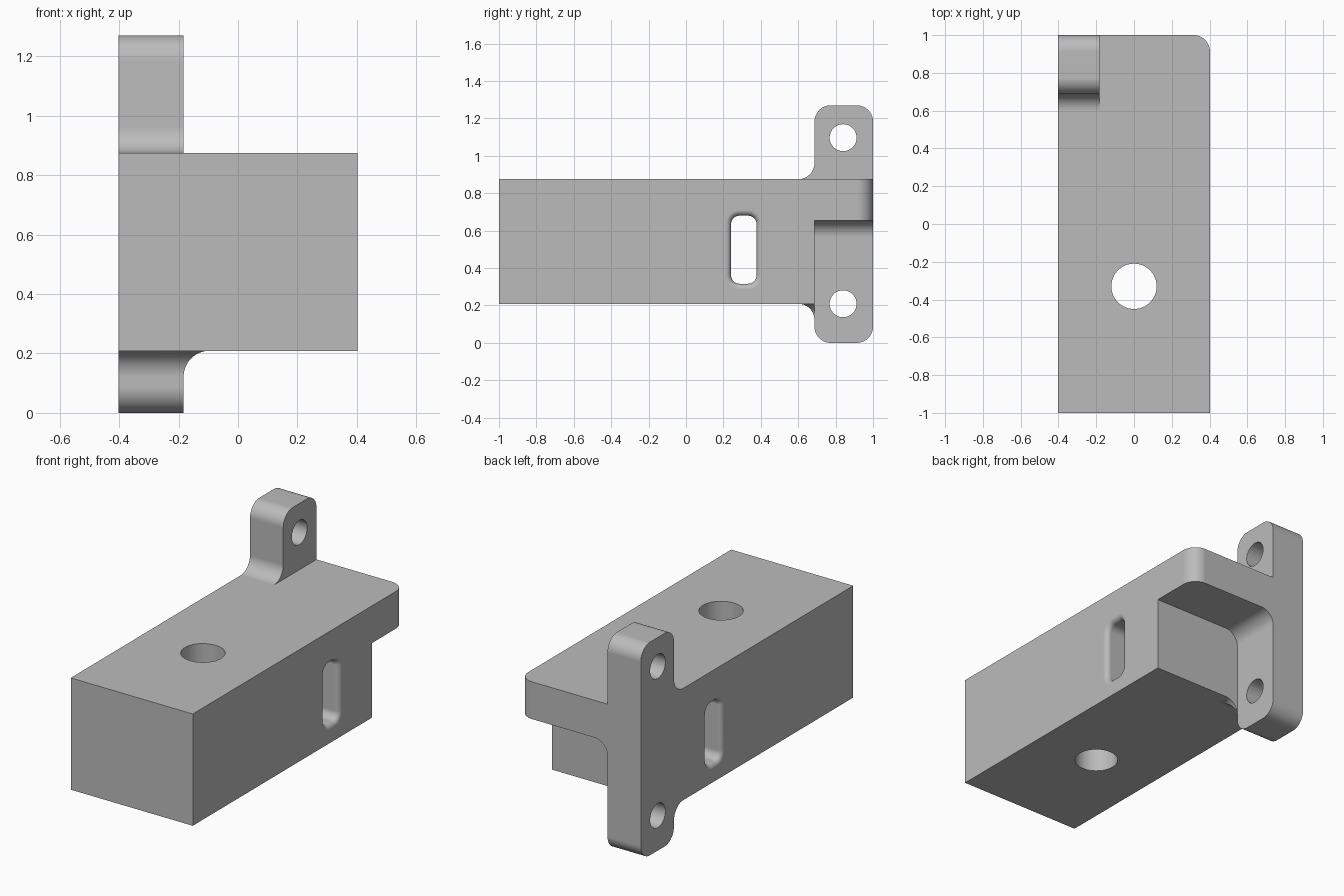
import bpy, bmesh
from math import sin, cos, radians, pi
from mathutils import Vector

old = bpy.data.objects.get("Cube")
if old:
    bpy.data.objects.remove(old, do_unlink=True)

# Main dimensions
W, BACK = 0.402, 1.0                  # half width, half length
LOW, HIGH, TOP = 0.209, 0.875, 1.27   # body underside, body top, flange top
STEP, UNDER = 0.687, 0.653            # flange front, underside of rear ledge
INNER, R = -0.183, 0.087              # flange inner face, fillet radius

grey = bpy.data.materials.new("plain grey")
grey.use_nodes = True
colour = (0.5, 0.5, 0.5, 1)
grey.diffuse_color = colour
grey.node_tree.nodes["Principled BSDF"].inputs["Base Color"].default_value = colour


def arc(u, v, r, start, end, n=14):
    """Points on an arc, angles in degrees."""
    angles = [radians(start + (end - start) * i / n) for i in range(n + 1)]
    return [(u + r * cos(a), v + r * sin(a)) for a in angles]


def place(axis, u, v, w):
    return {"x": (w, u, v), "y": (u, w, v), "z": (u, v, w)}[axis]


def loft(name, axis, rings):
    """Closed solid through rings given as (outline, position along axis)."""
    bm = bmesh.new()
    loops = [[bm.verts.new(place(axis, u, v, w)) for u, v in pts] for pts, w in rings]
    n = len(loops[0])
    for a, b in zip(loops, loops[1:]):
        for i in range(n):
            j = (i + 1) % n
            bm.faces.new((a[i], a[j], b[j], b[i]))
    bm.faces.new(loops[0])
    bm.faces.new(loops[-1])
    bmesh.ops.recalc_face_normals(bm, faces=bm.faces)
    mesh = bpy.data.meshes.new(name)
    bm.to_mesh(mesh)
    bm.free()
    mesh.materials.append(grey)
    obj = bpy.data.objects.new(name, mesh)
    bpy.context.collection.objects.link(obj)
    return obj


def prism(name, axis, pts, lo, hi):
    return loft(name, axis, [(pts, lo), (pts, hi)])


def box(u0, u1, v0, v1):
    return [(u0, v0), (u1, v0), (u1, v1), (u0, v1)]


def hole(name, axis, u, v, r, lo, hi):
    return prism(name, axis, arc(u, v, r, 0, 360, 48)[:-1], lo, hi)


def rounded(u, v, hu, hv, r):
    """Rounded rectangle around a centre."""
    return (arc(u + hu - r, v + hv - r, r, 0, 90, 8) + arc(u - hu + r, v + hv - r, r, 90, 180, 8)
            + arc(u - hu + r, v - hv + r, r, 180, 270, 8) + arc(u + hu - r, v - hv + r, r, 270, 360, 8))


# Side profile of body and flange, with rounded ends and filleted roots
side = [(-BACK, LOW)]
side += arc(STEP - R, LOW - R, R, 90, 0)
side += arc(STEP + R, R, R, 180, 270) + arc(BACK - R, R, R, 270, 360)
side += arc(BACK - R, TOP - R, R, 0, 90) + arc(STEP + R, TOP - R, R, 90, 180)
side += arc(STEP - R, HIGH + R, R, 0, -90)
side += [(-BACK, HIGH)]
bracket = prism("bracket_body", "x", side, -W, W)


def filleted_gap(z):
    """Space beside the flange below height z, with a rounded inner corner."""
    return [(INNER, -0.2)] + arc(INNER + R, z - R, R, 180, 90) + [(0.6, z), (0.6, -0.2)]


# Space above the body, under the ledge, and beside the lower flange root
cutters = [
    prism("upper_gap", "x", box(0.4, 1.2, HIGH, 1.5), INNER, 0.6),
    prism("ledge_gap", "y", filleted_gap(UNDER), STEP, 1.2),
    prism("lower_gap", "y", filleted_gap(LOW), 0.4, 1.1),
]
# Rounded rear corner of the ledge
corner = arc(W - R, BACK - R, R, 0, 90) + [(W - R, 1.2), (0.6, 1.2), (0.6, BACK - R)]
cutters.append(prism("ledge_corner", "z", corner, 0.3, 1.1))
# Screw holes
cutters.append(hole("body_hole", "z", 0, -0.33, 0.12, 0.1, 1.0))
for z in (LOW, 1.097):
    cutters.append(hole("flange_hole", "x", 0.84, z, 0.072, -0.6, 0.1 if z > HIGH else 0.0))
# Side slot with softened rims
LIP, STEPS = 0.03, 6
flare = [(LIP * (1 - cos(pi / 2 * i / STEPS)), W - LIP + LIP * sin(pi / 2 * i / STEPS))
         for i in range(STEPS + 1)]
flare.append((LIP, W + 0.1))
path = [(g, -x) for g, x in reversed(flare)] + flare
slot = [(rounded(0.309, 0.498, 0.068 + g, 0.182 + g, 0.045 + g), x) for g, x in path]
cutters.append(loft("slot", "x", slot))

# Cut everything out of the bracket
bpy.ops.object.select_all(action="DESELECT")
bpy.context.view_layer.objects.active = bracket
bracket.select_set(True)
for cutter in cutters:
    mod = bracket.modifiers.new("cut", "BOOLEAN")
    mod.operation, mod.solver, mod.object = "DIFFERENCE", "EXACT", cutter
    bpy.ops.object.modifier_apply(modifier=mod.name)
    bpy.data.objects.remove(cutter, do_unlink=True)

# Smooth rounds, crisp edges
bpy.ops.object.shade_smooth_by_angle(angle=radians(30))
normals = bracket.modifiers.new("even_normals", "WEIGHTED_NORMAL")
normals.keep_sharp = True
